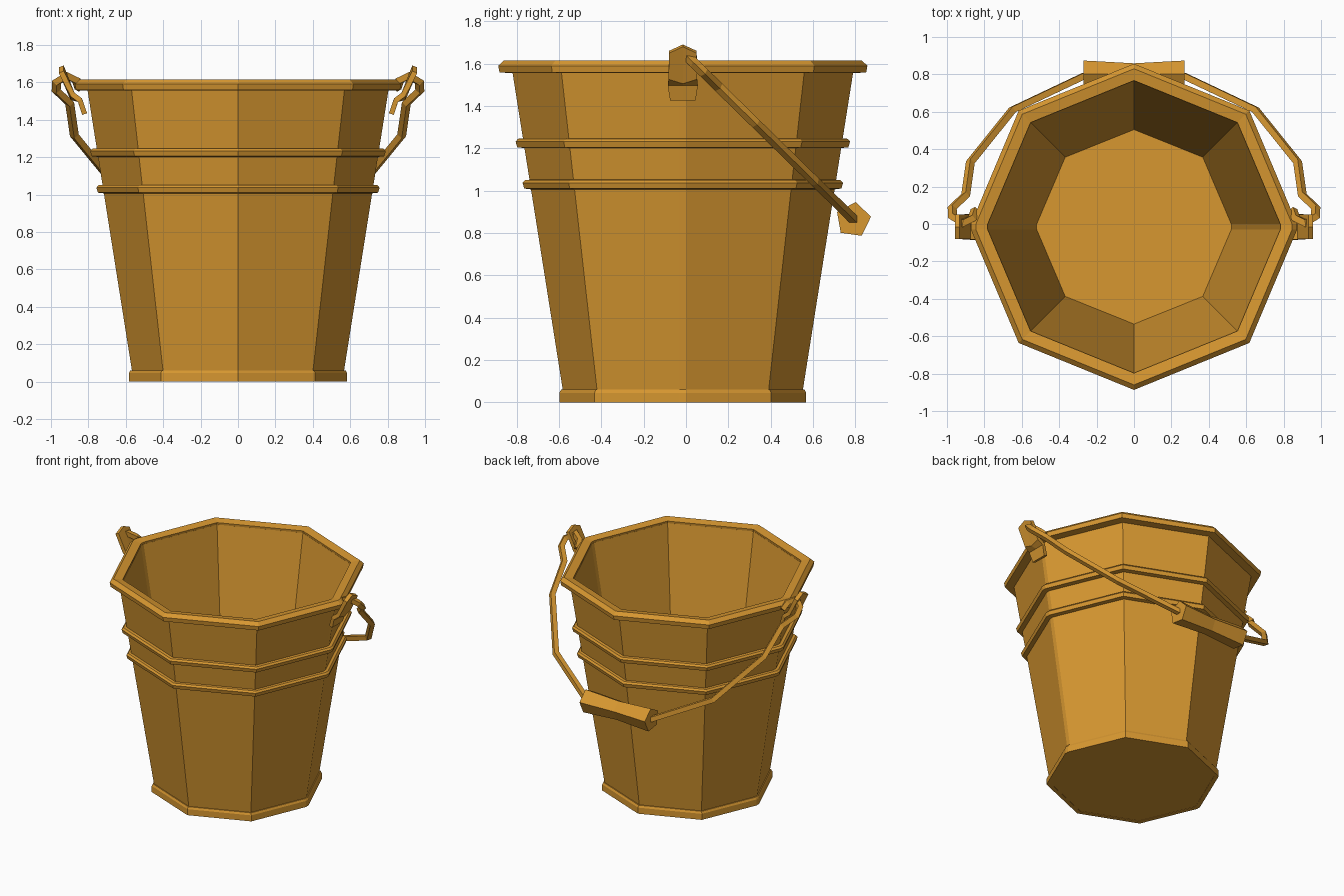
import bpy, bmesh
from math import cos, sin, pi, radians
from mathutils import Vector

if "Cube" in bpy.data.objects:
    bpy.data.objects.remove(bpy.data.objects["Cube"], do_unlink=True)

COLOUR = (0.68, 0.31, 0.03, 1)
wood = bpy.data.materials.new("golden_wood")
wood.use_nodes = True
wood.diffuse_color = COLOUR
wood.node_tree.nodes["Principled BSDF"].inputs["Base Color"].default_value = COLOUR

CY = -0.015    # bucket centre along y
SEAM = 0.015   # half width of the narrow side facets


def finish(name, bm):
    bmesh.ops.recalc_face_normals(bm, faces=bm.faces)
    mesh = bpy.data.meshes.new(name)
    bm.to_mesh(mesh)
    bm.free()
    mesh.materials.append(wood)
    obj = bpy.data.objects.new(name, mesh)
    bpy.context.collection.objects.link(obj)
    return obj


def skin(name, rings, closed=False):
    """Bridge rings of points; cap both ends, or join the last to the first."""
    bm = bmesh.new()
    loops = [[bm.verts.new(p) for p in ring] for ring in rings]
    pairs = list(zip(loops, loops[1:]))
    if closed:
        pairs.append((loops[-1], loops[0]))
    else:
        bm.faces.new(loops[0])
        bm.faces.new(loops[-1])
    for a, b in pairs:
        for i in range(len(a)):
            j = (i + 1) % len(a)
            bm.faces.new((a[i], a[j], b[j], b[i]))
    return finish(name, bm)


def bucket_ring(r, z):
    """Octagon split in two halves by a narrow facet on each side."""
    return [(r * cos(pi * (k + half * 4) / 4),
             CY + (1 - 2 * half) * SEAM + (r - SEAM) * sin(pi * (k + half * 4) / 4), z)
            for half in (0, 1) for k in range(5)]


def lathe(name, profile, closed=True):
    return skin(name, [bucket_ring(r, z) for r, z in profile], closed)


# Bucket wall with floor, base trim, hoops and rim
lathe("bucket_body", [(0.558, 0.002), (0.808, 1.58), (0.782, 1.59), (0.52, 0.05)], False)
lathe("base_trim", [(0.55, 0), (0.583, 0), (0.583, 0.045), (0.575, 0.06), (0.55, 0.06)])
for name, r, z in (("lower_hoop", 0.757, 1.01), ("upper_hoop", 0.79, 1.205)):
    lathe(name, [(r - 0.05, z - 0.005), (r - 0.008, z), (r, z + 0.027),
                 (r - 0.012, z + 0.04), (r - 0.05, z + 0.043)])
lathe("rim", [(0.79, 1.555), (0.866, 1.558), (0.872, 1.59), (0.845, 1.615), (0.782, 1.605)])

# Bent ear plates on both sides: rows of x, z, half width, peak
EAR = [(0.82, 1.43, 0.06, 0), (0.845, 1.505, 0.07, 0),
       (0.885, 1.535, 0.067, -0.02), (0.945, 1.655, 0.065, 0.03)]
for side, label in ((1, "left"), (-1, "right")):
    bm = bmesh.new()
    rows = [[bm.verts.new((side * x, CY + s * w, z + (peak if s == 0 else 0)))
             for s in (-1, 0, 1)] for x, z, w, peak in EAR]
    for a, b in zip(rows, rows[1:]):
        for i in (0, 1):
            bm.faces.new((a[i], a[i + 1], b[i + 1], b[i]))
    ear = finish(label + "_ear", bm)
    plate = ear.modifiers.new("thickness", "SOLIDIFY")
    plate.thickness = 0.028
    plate.offset = 0

# Bail handle: a hooked bar lying in one slanted plane
HALF = [(0.85, 0.075), (0.865, 0.03), (0.915, 0.005), (0.97, 0.04), (0.972, 0.085),
        (0.9, 0.155), (0.875, 0.33), (0.65, 0.61), (0.27, 0.79)]
flat = HALF + [(-x, y) for x, y in reversed(HALF)]
path = [Vector((x, y, 1.64 - 0.98 * y)) for x, y in flat]
normal = Vector((0, 0.98, 1)).normalized()
rings = []
for i, p in enumerate(path):
    before = (p - path[i - 1]).normalized() if i else None
    after = (path[i + 1] - p).normalized() if i + 1 < len(path) else None
    before, after = before or after, after or before
    tangent = (before + after).normalized()
    side = tangent.cross(normal) / max(tangent.dot(before), 0.6)
    rings.append([p + 0.024 * (side * cos(k * pi / 2) + normal * sin(k * pi / 2))
                  for k in range(4)])
skin("bail_handle", rings)

# Five-sided grip, slimmer in the middle
skin("grip", [[(x, 0.79 + r * cos(radians(10 + 72 * k)), 0.862 + r * sin(radians(10 + 72 * k)))
               for k in range(5)]
              for x, r in ((-0.27, 0.085), (-0.21, 0.082), (0, 0.07), (0.21, 0.082), (0.27, 0.085))])
